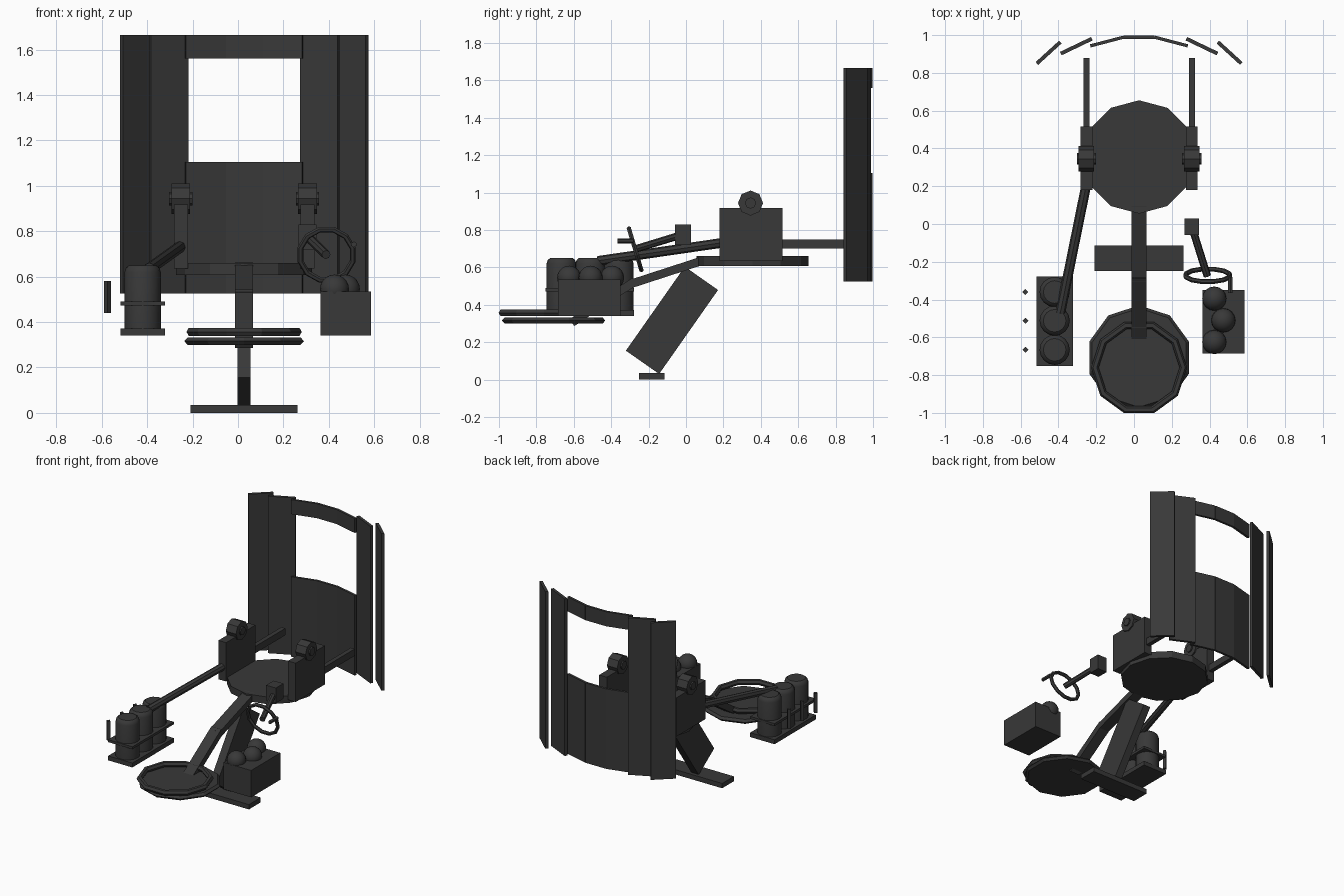
import bpy, bmesh, math
from mathutils import Vector, Matrix

if "Cube" in bpy.data.objects:
    bpy.data.objects.remove(bpy.data.objects["Cube"])

CX = 0.027  # centre line of the seat and the curved screen

mat = bpy.data.materials.new("charcoal")
mat.diffuse_color = (0.04, 0.04, 0.04, 1)
mat.use_nodes = True
mat.node_tree.nodes["Principled BSDF"].inputs["Base Color"].default_value = mat.diffuse_color


def make(name, bm, smooth=False):
    bmesh.ops.recalc_face_normals(bm, faces=bm.faces)
    me = bpy.data.meshes.new(name)
    bm.to_mesh(me)
    bm.free()
    me.materials.append(mat)
    ob = bpy.data.objects.new(name, me)
    bpy.context.collection.objects.link(ob)
    if smooth:
        bpy.ops.object.select_all(action='DESELECT')
        ob.select_set(True)
        bpy.context.view_layer.objects.active = ob
        bpy.ops.object.shade_smooth_by_angle(angle=math.radians(35))
    return ob


def box(name, x, y, z):
    """Box from (min, max) ranges."""
    bm = bmesh.new()
    size = [b - a for a, b in (x, y, z)]
    mid = [(a + b) / 2 for a, b in (x, y, z)]
    bmesh.ops.create_cube(bm, size=1, matrix=Matrix.Translation(mid) @ Matrix.Diagonal((*size, 1)))
    return make(name, bm)


def beam(name, a, b, w, h):
    """Box section between two points, w sideways and h thick."""
    a, b = Vector(a), Vector(b)
    d = (b - a).normalized()
    up = Vector((0, 0, 1))
    side = d.cross(up).normalized()
    top = side.cross(d)
    rot = Matrix((side, d, top)).transposed().to_4x4()
    bm = bmesh.new()
    bmesh.ops.create_cube(bm, size=1, matrix=Matrix.Translation((a + b) / 2) @ rot
                          @ Matrix.Diagonal((w, (b - a).length, h, 1)))
    return make(name, bm)


def rod(name, a, b, r, n=8, turn=0.0):
    a, b = Vector(a), Vector(b)
    d = b - a
    bm = bmesh.new()
    m = (Matrix.Translation((a + b) / 2) @ d.to_track_quat('Z', 'Y').to_matrix().to_4x4()
         @ Matrix.Rotation(turn, 4, 'Z'))
    bmesh.ops.create_cone(bm, cap_ends=True, segments=n, radius1=r, radius2=r,
                          depth=d.length, matrix=m)
    return make(name, bm, n > 12)


def lathe(name, centre, profile, n, turn=0.0, axis=(0, 0, 1), closed=False, smooth=False):
    """Spin a (radius, height) profile around an axis."""
    m = (Matrix.Translation(centre)
         @ Vector((0, 0, 1)).rotation_difference(Vector(axis)).to_matrix().to_4x4())
    bm = bmesh.new()
    rings = []
    for i in range(n):
        t = turn + 2 * math.pi * i / n
        rings.append([bm.verts.new(m @ Vector((r * math.cos(t), r * math.sin(t), h)))
                      for r, h in profile])
    k = len(profile)
    for i in range(n):
        p, q = rings[i], rings[(i + 1) % n]
        for j in range(k if closed else k - 1):
            bm.faces.new((p[j], q[j], q[(j + 1) % k], p[(j + 1) % k]))
    if not closed:
        bm.faces.new([r[0] for r in rings])
        bm.faces.new([r[-1] for r in rings])
    return make(name, bm, smooth)


def ring(name, centre, major, minor, n, turn=0.0, axis=(0, 0, 1), k=6):
    prof = [(major + minor * math.cos(2 * math.pi * j / k), minor * math.sin(2 * math.pi * j / k))
            for j in range(k)]
    return lathe(name, centre, prof, n, turn, axis, closed=True)


# Curved screen: middle sections with a window, plus side panels
nodes = [(-0.258, 0.943), (-0.082, 0.989), (0.082, 0.989), (0.258, 0.943)]
for z0, z1, part in ((0.525, 1.105, "lower_screen"), (1.56, 1.665, "upper_screen")):
    zm = (z0 + z1) / 2
    for (xa, ya), (xb, yb) in zip(nodes, nodes[1:]):
        beam(part, (CX + xa, ya, zm), (CX + xb, yb, zm), 0.017, z1 - z0)
for s in (-1, 1):
    for part, a, b in (("inner_side_screen", (0.25, 0.981), (0.415, 0.902)),
                       ("outer_side_screen", (0.417, 0.963), (0.541, 0.85))):
        beam(part, (CX + s * a[0], a[1], 1.095), (CX + s * b[0], b[1], 1.095), 0.02, 1.14)

# Seat disc
lathe("seat", (CX, 0.355, 0), [(0.3, 0.608), (0.3, 0.66)], 12)

# Armrests, their knobs and the struts holding the screen
for s in (-1, 1):
    x = CX + s * 0.279
    box("armrest", (x - 0.031, x + 0.031), (0.18, 0.515), (0.635, 0.917))
    rod("armrest_knob", (x - 0.041, 0.345, 0.944), (x + 0.041, 0.345, 0.944), 0.067, 8)
    rod("knob_axle", (x - 0.051, 0.345, 0.944), (x + 0.051, 0.345, 0.944), 0.03, 8)
    box("screen_strut", (x - 0.016, x + 0.016), (0.5, 0.88), (0.7, 0.75))

# Slanted post and floor bar
beam("post", (CX, -0.2325, 0.0925), (CX, 0.0825, 0.5415), 0.057, 0.217)
box("floor_bar", (-0.21, 0.263), (-0.25, -0.115), (0.0, 0.035))

# Leg support running to the footrest
beam("upper_leg_bar", (CX, 0.1, 0.64), (CX, -0.3, 0.51), 0.08, 0.045)
beam("lower_leg_bar", (CX, -0.275, 0.525), (CX, -0.61, 0.305), 0.08, 0.045)

# Footrest pan and rim
lathe("footrest", (CX, -0.708, 0.316),
      [(0.262, -0.016), (0.277, 0.0), (0.262, 0.016)], 10, math.pi / 2)
ring("footrest_rim", (CX, -0.76, 0.357), 0.234, 0.02, 10)

# Arm to the bottle rack
rod("rack_arm", (-0.25, 0.22, 0.735), (-0.39, -0.47, 0.635), 0.026, 8)

# Bottle rack: tray, shelf, bottles and pegs
box("rack_tray", (-0.517, -0.322), (-0.752, -0.277), (0.34, 0.372))
box("rack_shelf", (-0.517, -0.322), (-0.752, -0.277), (0.472, 0.49))
for y in (-0.36, -0.512, -0.666):
    lathe("bottle", (-0.42, y, 0),
          [(0.08, 0.372), (0.08, 0.62), (0.073, 0.64), (0.06, 0.65)], 16, smooth=True)
    rod("rack_peg", (-0.575, y, 0.44), (-0.575, y, 0.58), 0.016, 4)

# Basket box with balls
box("basket", (0.363, 0.585), (-0.685, -0.35), (0.34, 0.535))
for x, y in ((0.425, -0.395), (0.473, -0.51), (0.425, -0.625)):
    bm = bmesh.new()
    bmesh.ops.create_uvsphere(bm, u_segments=16, v_segments=10, radius=0.064,
                              matrix=Matrix.Translation((x, y, 0.545)))
    make("ball", bm, True)

# Steering wheel, column, mount and spinner handle
ring("steering_wheel", (0.39, -0.272, 0.697), 0.119, 0.013, 12, math.pi / 12,
     axis=(0, 0.958, 0.286))
rod("steering_column", (0.388, -0.275, 0.697), (0.308, -0.02, 0.775), 0.02, 8)
box("column_mount", (0.267, 0.345), (-0.058, 0.028), (0.72, 0.83))
rod("spinner_handle", (0.51, -0.365, 0.742), (0.51, -0.28, 0.742), 0.013, 6)
